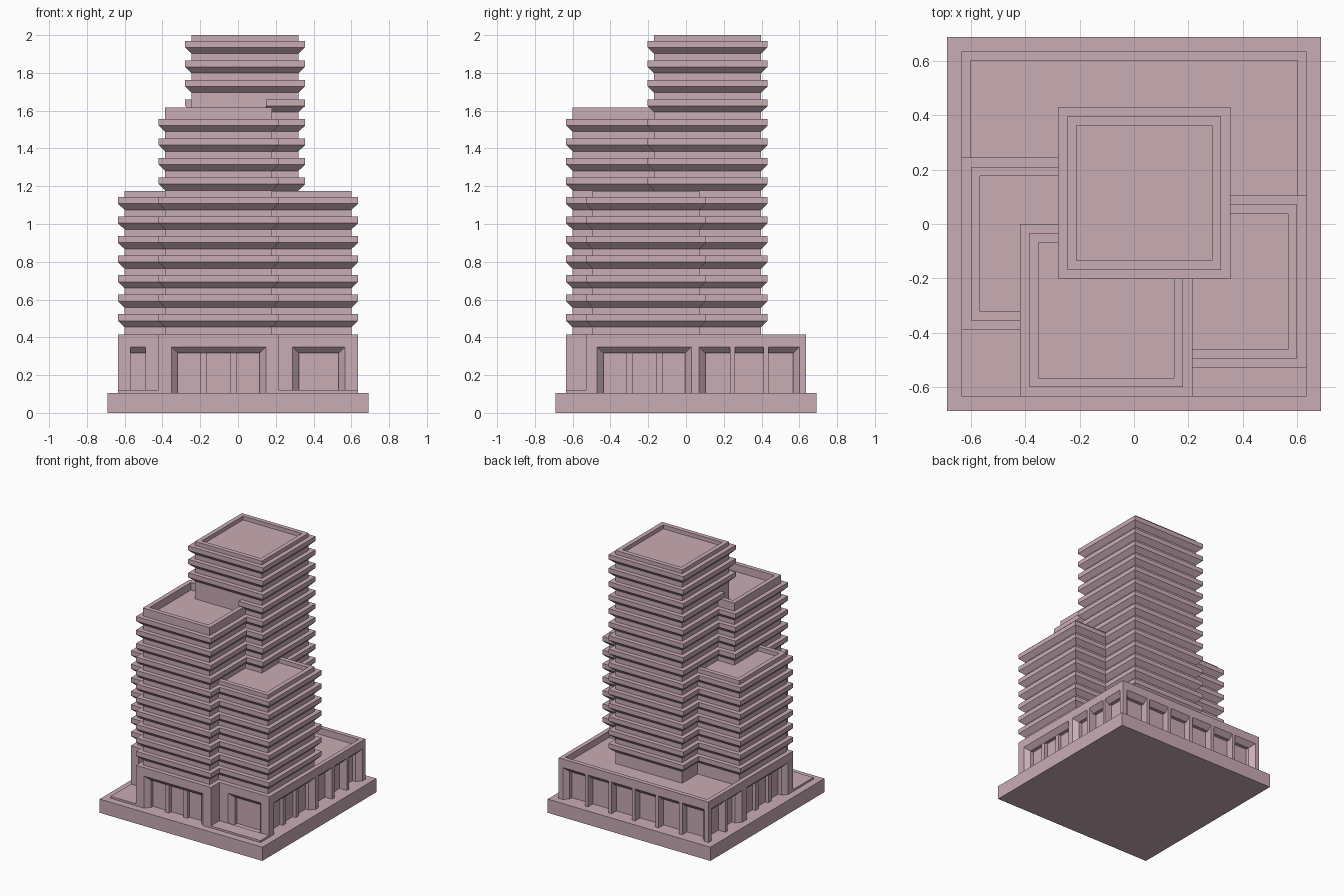
import bpy, bmesh

if "Cube" in bpy.data.objects:
    bpy.data.objects.remove(bpy.data.objects["Cube"])

# Single colour for the whole building
rose = bpy.data.materials.new("dusty_rose")
rose.use_nodes = True
rose.diffuse_color = (0.585, 0.415, 0.46, 1)
rose.node_tree.nodes["Principled BSDF"].inputs["Base Color"].default_value = rose.diffuse_color

BASE, HALF, PODIUM = 0.105, 0.635, 0.415
LEDGE = 0.034          # overhang of the bands and size of the chamfers
FLOOR = 0.1034         # storey height
DEPTH = 0.06           # depth of the ground floor openings
HEAD = 0.35            # top of the openings


def finish(name, bm):
    bmesh.ops.recalc_face_normals(bm, faces=bm.faces)
    mesh = bpy.data.meshes.new(name)
    bm.to_mesh(mesh)
    bm.free()
    mesh.materials.append(rose)
    obj = bpy.data.objects.new(name, mesh)
    bpy.context.collection.objects.link(obj)
    return obj


def loft(bm, rings):
    """Solid through a stack of rings; returns the last cap."""
    loops = [[bm.verts.new(p) for p in ring] for ring in rings]
    n = len(loops[0])
    for a, b in zip(loops, loops[1:]):
        for i in range(n):
            j = (i + 1) % n
            bm.faces.new((a[i], a[j], b[j], b[i]))
    bm.faces.new(loops[0][::-1])
    return bm.faces.new(loops[-1])


def rect(x0, x1, y0, y1, z, inset=0.0):
    x0, x1, y0, y1 = x0 + inset, x1 - inset, y0 + inset, y1 - inset
    return [(x0, y0, z), (x1, y0, z), (x1, y1, z), (x0, y1, z)]


def add_box(bm, x0, x1, y0, y1, z0, z1):
    return loft(bm, [rect(x0, x1, y0, y1, z0), rect(x0, x1, y0, y1, z1)])


def box(name, *size):
    bm = bmesh.new()
    add_box(bm, *size)
    return finish(name, bm)


def subtract(obj, cutter):
    cutter.hide_render = True
    mod = obj.modifiers.new("cut", "BOOLEAN")
    mod.operation, mod.solver, mod.object = "DIFFERENCE", "EXACT", cutter
    bpy.context.view_layer.objects.active = obj
    bpy.ops.object.modifier_apply(modifier=mod.name)
    bpy.data.objects.remove(cutter)


# Towers: plain shaft with sunken roof, ringed by bands with sloping undersides
def tower(name, x0, y0, top, first, sunk):
    plan = (x0, x0 + HALF, y0, y0 + HALF)
    shaft = bmesh.new()
    loft(shaft, [rect(*plan, 0.34, LEDGE), rect(*plan, top, LEDGE),
                 rect(*plan, top, 2 * LEDGE), rect(*plan, top - sunk, 2 * LEDGE)])
    finish(name + "_shaft", shaft)
    bands = bmesh.new()
    for k in range(first, 15):
        z = 1.97 - FLOOR * k
        loft(bands, [rect(*plan, z - 0.068, LEDGE), rect(*plan, z - 0.035), rect(*plan, z)])
    return finish(name + "_bands", bands)


main_bands = tower("main_tower", -0.28, -0.203, 2.0, 0, 0.035)
tower("front_tower", -0.42, -HALF, 1.618, 4, 0.058)
tower("left_tower", 0.0, -0.53, 1.174, 8, 0.034)
tower("right_tower", -HALF, -0.39, 1.174, 8, 0.034)

# Clear the main tower's band where it crosses the front tower's sunken roof
subtract(main_bands, box("roof_trim", -0.352, 0.148, -0.567, -0.068, 1.565, 1.685))

# Base plate and thin paving in the two notched corners
box("base_plate", -0.69, 0.69, -0.69, 0.69, 0, BASE)
box("paving_right", -HALF, -0.42, -HALF, -0.39, BASE, 0.12)
box("paving_left", 0.215, HALF, -HALF, -0.53, BASE, 0.12)

# Podium with notched front corners
plan = [(-0.42, -HALF), (0.215, -HALF), (0.215, -0.53), (HALF, -0.53), (HALF, HALF),
        (-HALF, HALF), (-HALF, -0.39), (-0.42, -0.39)]
bm = bmesh.new()
loft(bm, [[(x, y, z) for x, y in plan] for z in (BASE, PODIUM)])
podium = finish("podium", bm)

cutters, columns = bmesh.new(), bmesh.new()


def on_wall(axis, sign, plane, u, d, z):
    p = plane - sign * d
    return (p, u, z) if axis == "x" else (u, p, z)


def opening(wall, a, b, posts=(), flush=False, splay=LEDGE):
    """Chamfered recess in a wall, divided by posts given as (start, end)."""
    def ring(u0, u1, d, z1, z0=0.08):
        return [on_wall(*wall, u, d, z) for u, z in ((u0, z0), (u1, z0), (u1, z1), (u0, z1))]
    low = HEAD - LEDGE
    loft(cutters, [ring(a, b, -0.02, HEAD), ring(a, b, 0, HEAD),
                   ring(a + splay, b - splay, LEDGE, low),
                   ring(a + splay, b - splay, DEPTH, low)])
    near, high = (0, HEAD + 0.002) if flush else (LEDGE, low + 0.002)
    for u0, u1 in posts:
        loft(columns, [ring(u0, u1, near, high, BASE), ring(u0, u1, DEPTH + 0.004, high, BASE)])


def bays(wall, a, b, count):
    step = (b - a) / count
    opening(wall, a, b, [(a + i * step - 0.013, a + i * step + 0.013)
                         for i in range(1, count)], flush=True)


def wide(wall, a):
    opening(wall, a, a + 0.5, [(a + 0.155, a + 0.19), (a + 0.312, a + 0.345)])


front, back = ("y", -1, -HALF), ("y", 1, HALF)
plus_side, minus_side = ("x", 1, HALF), ("x", -1, -HALF)

# Wide openings below the three lower towers
wide(front, -0.353)
wide(plus_side, -0.47)
wide(minus_side, -0.33)
# Colonnades
bays(back, -0.6, 0.6, 6)
bays(plus_side, 0.07, 0.6, 3)
bays(minus_side, 0.23, 0.6, 2)
# Openings inside the notches
opening(("y", -1, -0.53), 0.288, 0.566)
opening(("y", -1, -0.39), -0.57, -0.49, splay=0)
opening(("x", -1, -0.42), -0.55, -0.47, splay=0)

# Sunken podium roof
add_box(cutters, -0.602, 0.602, 0.0, 0.602, 0.365, 0.5)
subtract(podium, finish("podium_cutter", cutters))
finish("podium_columns", columns)
